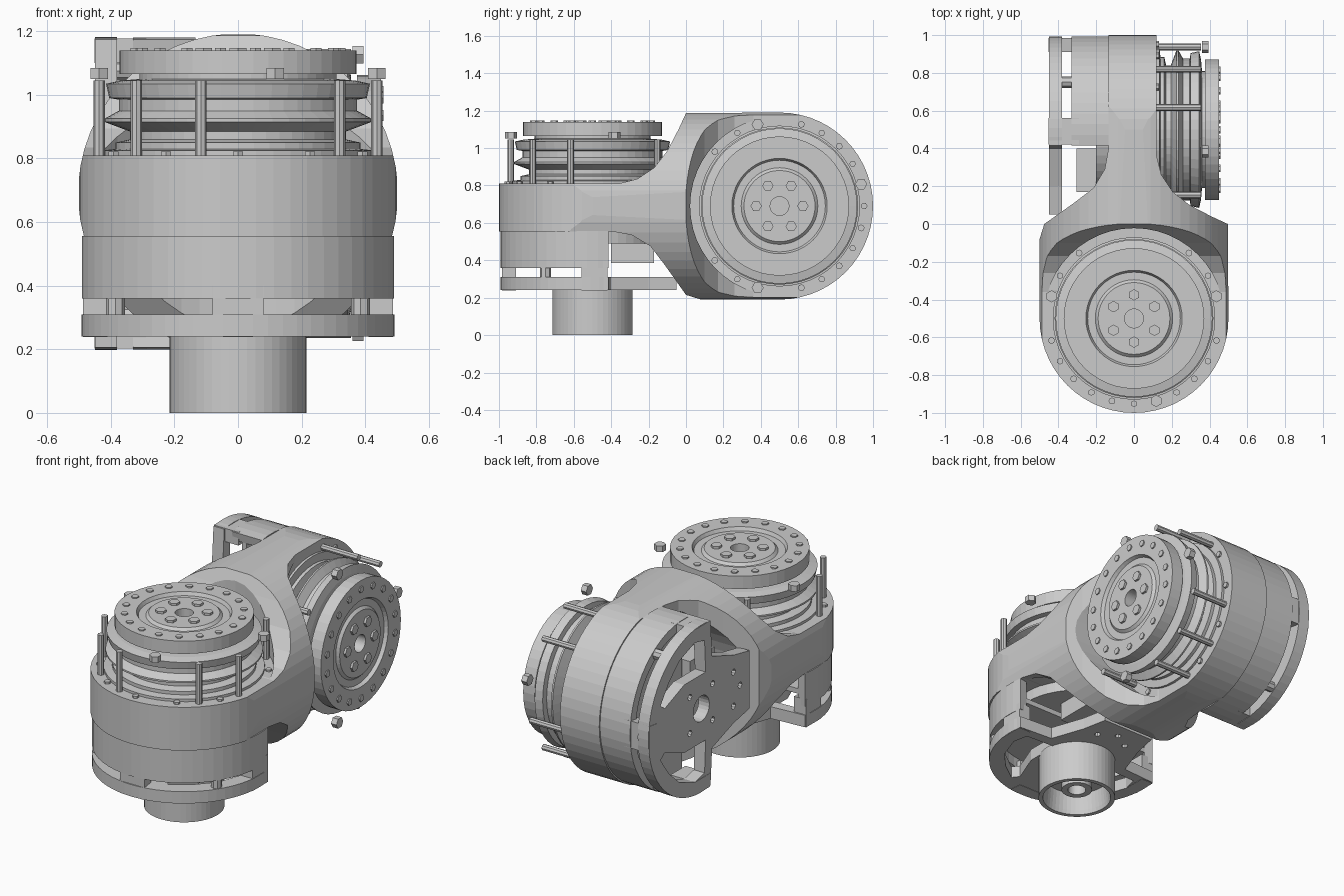
import bpy, bmesh
from math import sin, cos, radians, pi
from mathutils import Matrix, Vector

if "Cube" in bpy.data.objects:
    bpy.data.objects.remove(bpy.data.objects["Cube"])

CY = -0.5      # y of the vertical joint axis
MID = 0.69     # height of the horizontal joint axis
SEG = 48
# half turn that carries the vertical joint onto the horizontal one
SWAP = Matrix(((0, 0, 1, -MID), (0, -1, 0, 0), (1, 0, 0, MID), (0, 0, 0, 1)))


def finish(name, bm):
    bmesh.ops.recalc_face_normals(bm, faces=bm.faces[:])
    me = bpy.data.meshes.new(name)
    bm.to_mesh(me)
    bm.free()
    ob = bpy.data.objects.new(name, me)
    bpy.context.collection.objects.link(ob)
    return ob


def prism(name, pts, vec):
    bm = bmesh.new()
    f = bm.faces.new([bm.verts.new(p) for p in pts])
    r = bmesh.ops.extrude_face_region(bm, geom=[f])
    bmesh.ops.translate(bm, verts=[v for v in r["geom"] if isinstance(v, bmesh.types.BMVert)], vec=vec)
    return finish(name, bm)


def slab(name, pts, z0, z1):
    return prism(name, [(x, y, z0) for x, y in pts], (0, 0, z1 - z0))


def arc(cx, cy, r, a0, a1, n):
    return [(cx + r * cos(radians(a0 + (a1 - a0) * i / n)),
             cy + r * sin(radians(a0 + (a1 - a0) * i / n))) for i in range(n + 1)]


def disc(name, x, y, r, z0, z1, n=SEG):
    return slab(name, arc(x, y, r, 0, 360, n)[:-1], z0, z1)


def rods(name, spots, r, z0, z1, n=6):
    bm = bmesh.new()
    for x, y in spots:
        bmesh.ops.create_cone(bm, cap_ends=True, segments=n, radius1=r, radius2=r, depth=z1 - z0,
                              matrix=Matrix.Translation((x, y, (z0 + z1) / 2)))
    return finish(name, bm)


def box(name, x0, x1, y0, y1, z0, z1):
    return slab(name, [(x0, y0), (x1, y0), (x1, y1), (x0, y1)], z0, z1)


def lathe(name, prof):
    bm = bmesh.new()
    vs = [bm.verts.new((r, CY, z)) for r, z in prof]
    es = [bm.edges.new(p) for p in zip(vs, vs[1:])]
    bmesh.ops.spin(bm, geom=vs + es, cent=(0, CY, 0), axis=(0, 0, 1), angle=2 * pi, steps=SEG)
    bmesh.ops.remove_doubles(bm, verts=bm.verts[:], dist=1e-4)
    return finish(name, bm)


def boolean(ob, cutter, op="DIFFERENCE"):
    m = ob.modifiers.new("cut", "BOOLEAN")
    m.operation, m.object, m.solver = op, cutter, "EXACT"
    bpy.context.view_layer.objects.active = ob
    bpy.ops.object.modifier_apply(modifier=m.name)
    bpy.data.objects.remove(cutter)


def polar(r, angles):
    return [(r * cos(radians(a)), CY + r * sin(radians(a))) for a in angles]


# twin-yoke casting: the side outline and the top outline are the same curve, turned
outline = ([(-1.1, -.135), (-1.1, .12), (-.36, .12), (-.26, .145), (-.17, .205), (-.1, .295),
            (-.04, .41), (0, .497)]
           + arc(.5, 0, .5, 90, -90, 28)
           + [(.08, -.5), (0, -.475), (-.11, -.32), (-.19, -.215), (-.29, -.155), (-.4, -.135)])
casting = prism("yoke_casting", [(-.7, y, v + MID) for y, v in outline], (1.4, 0, 0))
boolean(casting, prism("top_shape", [(v, -y, 0) for y, v in outline], (0, 0, 1.6)), "INTERSECT")
boolean(casting, prism("round_shape", [(x, -1.2, z) for x, z in arc(0, MID, .503, 3, 363, 56)[:-1]],
                       (0, 2.4, 0)), "INTERSECT")
for m in (Matrix(), SWAP):
    for z0, z1, r in ((.812, 1.6, .478), (-.2, .553, .465)):
        c = disc("pocket", 0, CY, r, z0, z1)
        c.data.transform(m)
        boolean(casting, c)

joint = []   # parts shared by both joints

# drive unit: ribbed body, output flange and hub
joint.append(lathe("drive_unit", [
    (0, .8), (.43, .8), (.43, .825), (.385, .83), (.385, .85), (.34, .86), (.34, .885), (.42, .915),
    (.42, .925), (.375, .95), (.375, .985), (.405, .99), (.415, 1.035), (.37, 1.045), (.31, 1.05),
    (.31, 1.065), (.372, 1.065), (.372, 1.14), (.255, 1.14), (.245, 1.12), (.205, 1.12),
    (.19, 1.135), (.05, 1.135), (.05, 1.05), (0, 1.05)]))
joint.append(rods("flange_bolts", polar(.32, range(0, 360, 20)), .02, 1.13, 1.147))
joint.append(rods("hub_bolts", polar(.125, range(30, 390, 60)), .03, 1.13, 1.148))

# long studs and the screw heads above them
joint.append(rods("studs", polar(.452, (50, 130, 195, 225, 255, 315, 345)), .018, .8, 1.045, 8))
joint.append(rods("screw_heads", polar(.452, (15, 165, 285)), .032, 1.05, 1.085))
joint.append(rods("rim_screws", polar(.452, (30, 150, 210, 240, 270, 300, 330)), .018, .8, .822))

# half-round cover shell behind the drive
joint.append(slab("cover_shell", arc(0, CY, .492, 170, 370, 30) + arc(0, CY, .44, 370, 170, 30),
                  .36, .556))
joint.append(slab("inner_board", arc(0, CY, .44, 170, 370, 30), .42, .45))
joint.append(disc("drive_back", 0, CY, .36, .49, .56))
joint.append(box("controller_box", -.2, .2, -.4, -.17, .385, .5))

# end plate with two windows, a tongue and a shaft hole
plate = slab("end_plate", arc(0, CY, .492, 170, 370, 36)
             + [(.27, -.4), (.2, -.2), (.17, -.05), (-.17, -.05), (-.2, -.2), (-.27, -.4)], .24, .31)
for s in (-1, 1):
    win = [(.2, -.46), (.39, -.47), (.41, -.56), (.36, -.7), (.27, -.8), (.16, -.88), (.13, -.84), (.2, -.66)]
    boolean(plate, slab("window", [(s * x, y) for x, y in win], .1, .4))
boolean(plate, disc("shaft_hole", 0, CY, .075, .1, .4, 24))
boolean(plate, rods("screw_holes", polar(.15, range(45, 405, 90)) + [(-.1, -.2), (.1, -.2), (0, -.14)],
                    .018, .1, .4, 8))
joint.append(plate)

# stand-off blocks joining plate and shell
joint.append(slab("front_standoff", [(-.08, -.985), (.08, -.985), (.07, -.91), (-.07, -.91)], .238, .4))
for s, side in ((-1, "left"), (1, "right")):
    joint.append(box(side + "_standoff", *sorted((s * .41, s * .488)), -.56, -.42, .238, .4))
    x, y = polar(.46, [270 + s * 57])[0]
    joint.append(rods(side + "_spacer", [(x, y)], .03, .3, .37, 8))

# copy the whole joint onto the horizontal axis
for ob in joint:
    twin = bpy.data.objects.new("side_" + ob.name, ob.data)
    twin.matrix_world = SWAP
    bpy.context.collection.objects.link(twin)

# base tube, hollow from below with a small inner hub
lathe("base_tube", [(0, .25), (.215, .25), (.215, .0), (.19, .0), (.185, .025), (.175, .13), (.085, .13),
                    (.085, .05), (.05, .05), (.05, .14), (0, .14)])
